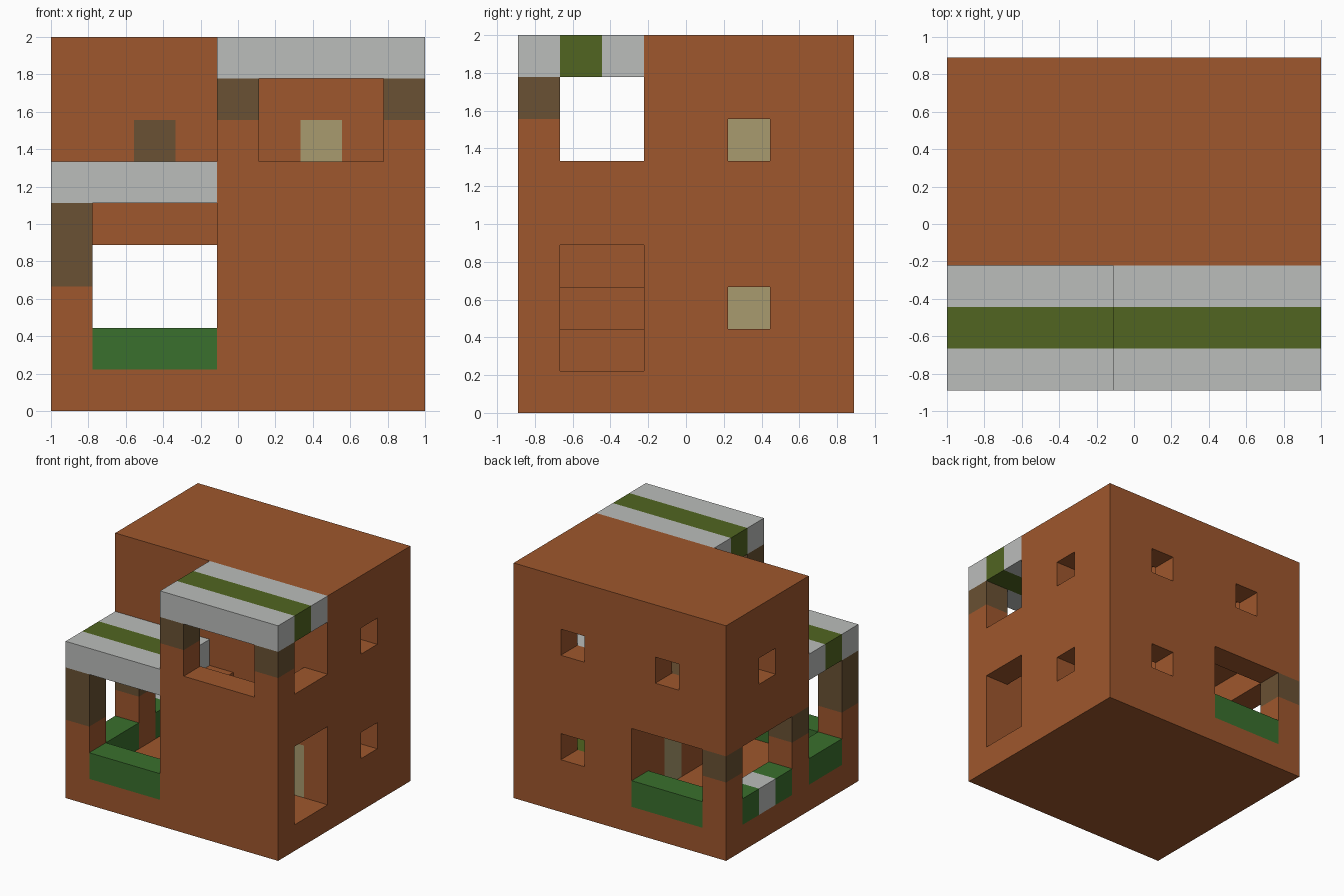
import bpy
import bmesh
import math
from mathutils import Vector

cube = bpy.data.objects.get("Cube")
if cube:
    bpy.data.objects.remove(cube, do_unlink=True)

CELL = 2 / 9
ORIGIN = Vector((-1, -4 * CELL, 0))


def linear(c):
    c /= 255
    return c / 12.92 if c <= 0.04045 else ((c + 0.055) / 1.055) ** 2.4


def material(name, *rgb):
    mat = bpy.data.materials.new(name)
    mat.use_nodes = True
    color = (*[linear(c) for c in rgb], 1)
    mat.diffuse_color = color
    bsdf = mat.node_tree.nodes["Principled BSDF"]
    bsdf.inputs["Base Color"].default_value = color
    bsdf.inputs["Roughness"].default_value = 0.9
    return mat


CLAY = material("terracotta", 159, 87, 45)
TIMBER = material("dark timber", 106, 81, 51)
TAN = material("tan door", 169, 155, 110)
GREY = material("light grey", 187, 189, 187)
OLIVE = material("olive", 81, 101, 33)
GREEN = material("leaf green", 58, 112, 45)

cells = {}   # grid cell -> part name
parts = {}   # part name -> material


def block(name, mat, xs, ys, zs):
    """Fill an inclusive box of grid cells; name None carves it away."""
    if name:
        parts[name] = mat
    for x in range(xs[0], xs[1] + 1):
        for y in range(ys[0], ys[1] + 1):
            for z in range(zs[0], zs[1] + 1):
                if name:
                    cells[x, y, z] = name
                else:
                    cells.pop((x, y, z), None)


def carve(xs, ys, zs):
    block(None, None, xs, ys, zs)


# Main house: solid, then hollowed into rooms
block("house_walls", CLAY, (0, 8), (3, 7), (0, 8))
for xs in ((1, 3), (5, 7)):
    for zs in ((1, 4), (6, 7)):
        carve(xs, (4, 6), zs)

# Open ground-floor room: front, back and side openings
carve((1, 3), (3, 3), (1, 3))
carve((1, 3), (7, 7), (1, 3))
carve((0, 0), (4, 6), (1, 3))

# Windows
for x, z in ((6, 6), (2, 6), (6, 2)):
    carve((x, x), (7, 7), (z, z))
for x, z in ((8, 2), (8, 6), (0, 6)):
    carve((x, x), (5, 5), (z, z))

# Timber caps on the corner posts of the open room
for y in (3, 7):
    block("corner_caps", TIMBER, (0, 0), (y, y), (3, 3))

# Inner and balcony doors
block("inner_doors", TAN, (4, 4), (5, 5), (1, 2))
block("inner_doors", TAN, (4, 4), (5, 5), (6, 6))
block("stair_door", TAN, (7, 7), (3, 3), (1, 2))
block("balcony_door", TAN, (6, 6), (3, 3), (6, 6))
block("terrace_door", TIMBER, (2, 2), (3, 3), (6, 6))

# Room furnishings
block("bench", OLIVE, (6, 7), (6, 6), (1, 1))
block("bed_floor", GREY, (5, 7), (6, 6), (5, 5))
block("landing_floor", TIMBER, (1, 3), (6, 6), (5, 5))

# Low porch
block("porch_floor", CLAY, (0, 8), (0, 2), (0, 0))
block("porch_post", CLAY, (0, 0), (0, 0), (1, 2))
block("porch_post_cap", TIMBER, (0, 0), (0, 0), (3, 4))

# Planters
block("front_planter", GREEN, (1, 3), (0, 0), (1, 1))
block("porch_side_planter", GREEN, (0, 0), (1, 2), (1, 1))
block("back_planter", GREEN, (1, 3), (7, 7), (1, 1))
block("room_side_planter", GREEN, (0, 0), (4, 6), (1, 1))
block("planter_middle", GREY, (0, 0), (5, 5), (1, 1))

# Stair tower with side doorway
block("stair_walls", CLAY, (4, 8), (0, 0), (1, 5))
block("stair_walls", CLAY, (8, 8), (1, 2), (1, 5))
block("stair_walls", CLAY, (4, 4), (1, 2), (1, 4))
carve((8, 8), (1, 2), (1, 3))
for x, top in ((6, 1), (5, 2)):
    block("stair_steps", CLAY, (x, x), (1, 2), (1, top))

# Balcony posts
for x in (4, 8):
    block("balcony_posts", CLAY, (x, x), (0, 0), (6, 6))
    block("balcony_post_caps", TIMBER, (x, x), (0, 0), (7, 7))

# Striped flat roofs
for label, xs, z in (("porch", (0, 3), 5), ("balcony", (4, 8), 8)):
    for y, mat, stripe in ((0, GREY, "front"), (1, OLIVE, "middle"), (2, GREY, "back")):
        block(f"{label}_roof_{stripe}", mat, xs, (y, y), (z, z))


def build(name, mat):
    """Make one object from the exposed sides of a part's cells."""
    bm = bmesh.new()
    for cell, owner in cells.items():
        if owner != name:
            continue
        for axis in range(3):
            for side in (0, 1):
                near = list(cell)
                near[axis] += 2 * side - 1
                if tuple(near) in cells:
                    continue
                u, v = (axis + 1) % 3, (axis + 2) % 3
                ring = []
                for du, dv in ((0, 0), (1, 0), (1, 1), (0, 1)):
                    p = Vector(cell)
                    p[axis] += side
                    p[u] += du
                    p[v] += dv
                    ring.append(bm.verts.new(ORIGIN + p * CELL))
                bm.faces.new(ring if side else ring[::-1])
    bmesh.ops.remove_doubles(bm, verts=bm.verts, dist=CELL / 100)
    bmesh.ops.dissolve_limit(bm, angle_limit=math.radians(1),
                             verts=bm.verts, edges=bm.edges)
    mesh = bpy.data.meshes.new(name)
    bm.to_mesh(mesh)
    bm.free()
    mesh.materials.append(mat)
    bpy.context.collection.objects.link(bpy.data.objects.new(name, mesh))


for part, mat in parts.items():
    build(part, mat)
